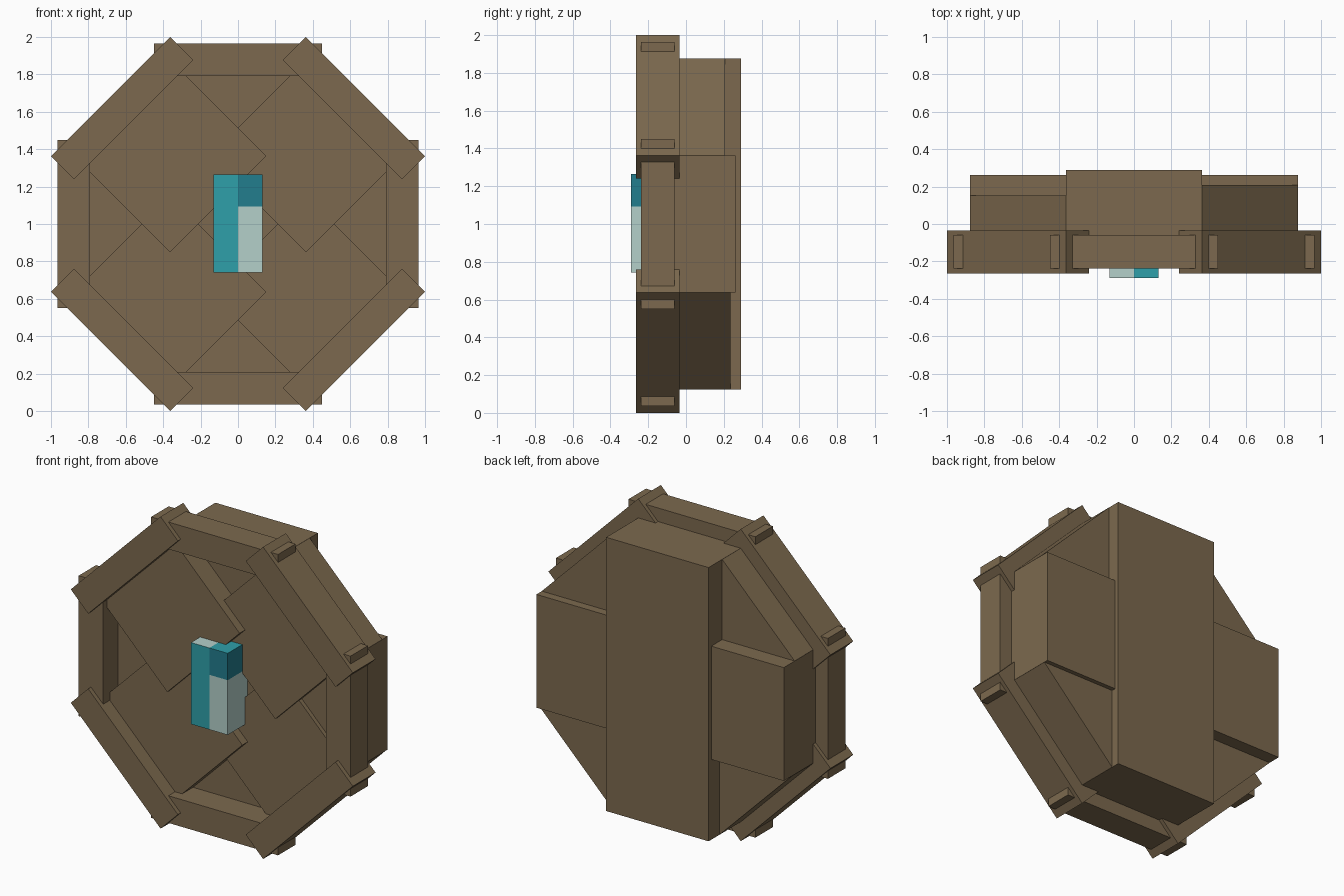
import bpy, bmesh, math
from mathutils import Matrix, Vector

if "Cube" in bpy.data.objects:
    bpy.data.objects.remove(bpy.data.objects["Cube"])


def material(name, rgb):
    """Flat colour from sRGB 0-255 values, stored as linear."""
    lin = [((c / 255 + 0.055) / 1.055) ** 2.4 for c in rgb] + [1.0]
    m = bpy.data.materials.new(name)
    m.use_nodes = True
    m.diffuse_color = lin
    bsdf = m.node_tree.nodes["Principled BSDF"]
    bsdf.inputs["Base Color"].default_value = lin
    bsdf.inputs["Roughness"].default_value = 0.9
    return m


WOOD = material("brown wood", (124, 105, 78))
TEAL = material("teal", (47, 160, 170))
DARK = material("dark teal", (34, 125, 141))
PALE = material("pale mint", (180, 208, 202))

CENTRE = Vector((0, 0, 1))


def box_mesh(x, y, z):
    """Box between (min, max) pairs."""
    bm = bmesh.new()
    bmesh.ops.create_cube(bm, size=1)
    for v in bm.verts:
        v.co = [r[0] if c < 0 else r[1] for c, r in zip(v.co, (x, y, z))]
    return bm


def finish(bm, name, mats):
    mesh = bpy.data.meshes.new(name)
    bm.to_mesh(mesh)
    bm.free()
    for m in mats:
        mesh.materials.append(m)
    ob = bpy.data.objects.new(name, mesh)
    bpy.context.collection.objects.link(ob)
    return ob


def wheel_box(name, half_len, y, radial, angle):
    """Wooden box laid along the top of the wheel, then turned about its hub."""
    bm = box_mesh((-half_len, half_len), y, radial)
    turn = Matrix.Translation(CENTRE) @ Matrix.Rotation(math.radians(angle), 4, "Y")
    bmesh.ops.transform(bm, matrix=turn, verts=bm.verts)
    return finish(bm, name, [WOOD])


# Rim: eight rails, the diagonal ones thicker
rails = ["top", "upper_left", "left", "lower_left",
         "bottom", "lower_right", "right", "upper_right"]
for i, side in enumerate(rails):
    depth = (-0.265, -0.035) if i % 2 else (-0.237, -0.06)
    wheel_box(side + "_rail", 0.45, depth, (0.79, 0.964), 45 * i)

# Overlapping boards, each stepped a little further forward
R, W, THICK, STEP = 0.877, 0.363, 0.35, 0.0275
boards = [("upright_board", -R, 0), ("cross_board", -R, 90),
          ("lower_left_board", R - 2 * W, 135), ("upper_left_board", R - 2 * W, 45),
          ("lower_right_board", R - 2 * W, 225), ("upper_right_board", R - 2 * W, 315)]
for i, (name, inner, angle) in enumerate(boards):
    back = 0.29 - STEP * i
    wheel_box(name, W, (back - THICK, back), (inner, R), angle)

# Handle: one block cut into coloured quarters
bm = box_mesh((-0.13, 0.13), (-0.29, -0.085), (0.742, 1.265))
for co, no in (((0, 0, 0), (1, 0, 0)), ((0, 0, 1.093), (0, 0, 1))):
    bmesh.ops.bisect_plane(bm, geom=bm.verts[:] + bm.edges[:] + bm.faces[:],
                           plane_co=co, plane_no=no)
bm.normal_update()
for f in bm.faces:
    c = f.calc_center_median()
    if f.normal.z > 0.5:
        f.material_index = 2 if c.x < 0 else 0
    elif c.x < 0:
        f.material_index = 0
    else:
        f.material_index = 1 if c.z > 1.093 else 2
finish(bm, "handle", [TEAL, DARK, PALE])
